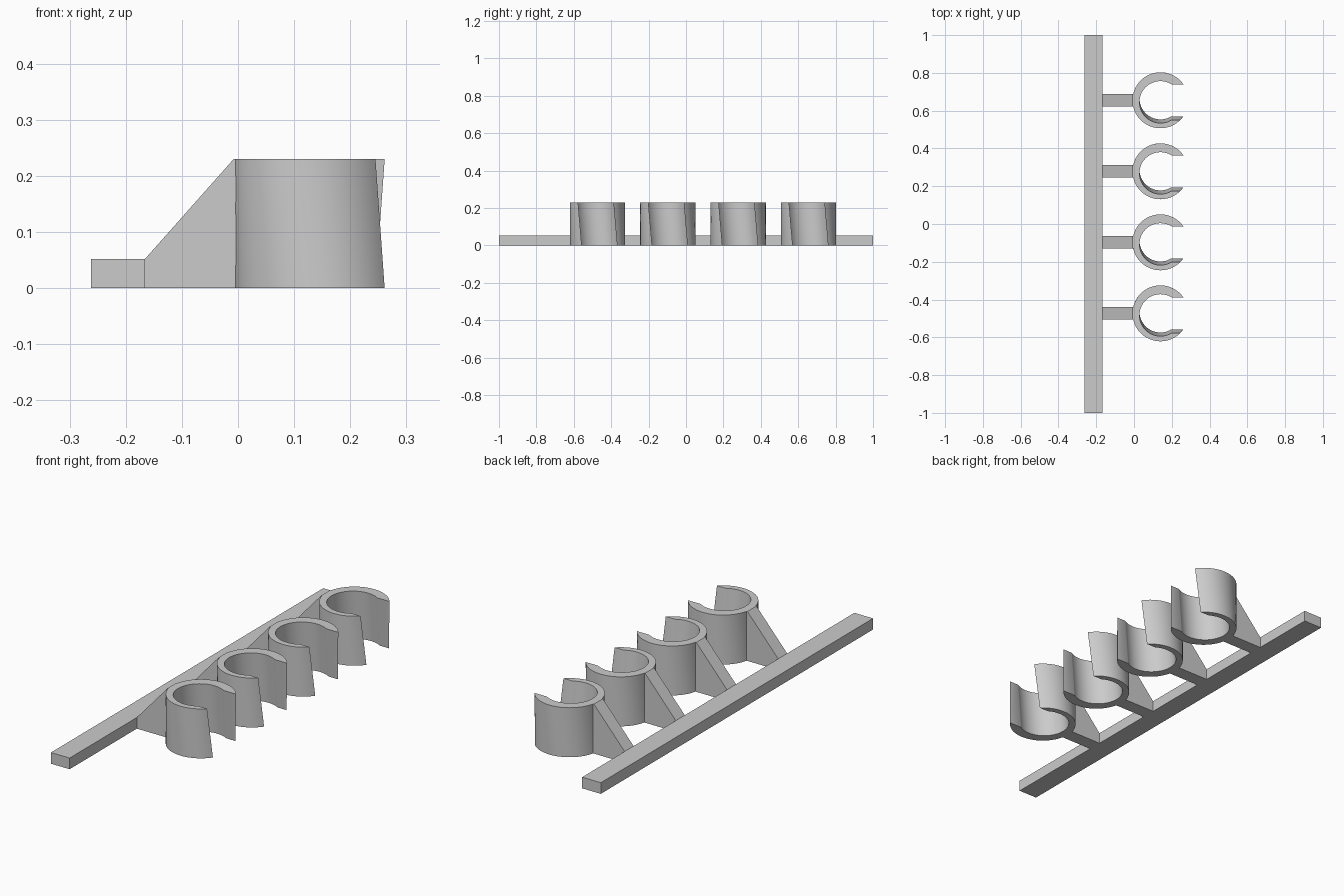
import bpy
import bmesh
from math import asin, cos, sin, pi, radians

cube = bpy.data.objects.get("Cube")
if cube:
    bpy.data.objects.remove(cube, do_unlink=True)

# Overall sizes
HEIGHT = 0.23
BAR_LEFT, BAR_RIGHT, BAR_TOP = -0.262, -0.166, 0.052
CLIP_X, OUTER, BORE, SLOT = 0.14, 0.148, 0.111, 0.0945
LEAN = 0.0098          # sideways shift of the bore and slot at each end
STEPS = 72
CLIP_YS = [-0.473 + 0.376 * i for i in range(4)]

grey = bpy.data.materials.new("plain grey")
grey.use_nodes = True
COLOUR = (0.6, 0.6, 0.6, 1)
grey.diffuse_color = COLOUR
grey.node_tree.nodes["Principled BSDF"].inputs["Base Color"].default_value = COLOUR


def finish(bm, name):
    bmesh.ops.recalc_face_normals(bm, faces=bm.faces)
    mesh = bpy.data.meshes.new(name)
    bm.to_mesh(mesh)
    bm.free()
    mesh.materials.append(grey)
    return mesh


def place(mesh, name, y):
    obj = bpy.data.objects.new(name, mesh)
    obj.location = (0, y, 0)
    bpy.context.collection.objects.link(obj)
    return obj


def prism(name, profile, width):
    """Extrude an x-z profile along y, centred on y = 0."""
    bm = bmesh.new()
    face = bm.faces.new([bm.verts.new((x, -width / 2, z)) for x, z in profile])
    side = bmesh.ops.extrude_face_region(bm, geom=[face])["geom"]
    verts = [v for v in side if isinstance(v, bmesh.types.BMVert)]
    bmesh.ops.translate(bm, verts=verts, vec=(0, width, 0))
    return finish(bm, name)


def arc(bm, radius, shift, z, start, end):
    """Row of vertices running round the closed side of the clip."""
    row = []
    for i in range(STEPS + 1):
        a = start + (end - start) * i / STEPS
        row.append(bm.verts.new((CLIP_X + radius * cos(a), shift + radius * sin(a), z)))
    return row


def clip_mesh():
    """C-shaped sleeve whose bore and slot lean sideways."""
    bm = bmesh.new()
    inner_angle = asin(SLOT / BORE)
    rows = []
    for z, shift in ((0, LEAN), (HEIGHT, -LEAN)):
        upper = asin((SLOT + shift) / OUTER)
        lower = asin((SLOT - shift) / OUTER)
        outer = arc(bm, OUTER, 0, z, upper, 2 * pi - lower)
        inner = arc(bm, BORE, shift, z, inner_angle, 2 * pi - inner_angle)
        rows.append((outer, inner))
    (out0, in0), (out1, in1) = rows
    # Outer wall, top rim, bore wall and bottom rim
    for a, b in ((out0, out1), (out1, in1), (in1, in0), (in0, out0)):
        for i in range(STEPS):
            bm.faces.new((a[i], a[i + 1], b[i + 1], b[i]))
    # Two slot lips
    for i in (0, STEPS):
        bm.faces.new((out0[i], out1[i], in1[i], in0[i]))
    return finish(bm, "clip")


# Long mounting bar
bar = prism("mounting_bar", [(BAR_LEFT, 0), (BAR_RIGHT, 0),
                             (BAR_RIGHT, BAR_TOP), (BAR_LEFT, BAR_TOP)], 2)
place(bar, "mounting_bar", 0)

# Sloping webs joining the clips to the bar
web = prism("support_web", [(BAR_RIGHT, 0), (0.008, 0), (0.008, HEIGHT),
                            (-0.008, HEIGHT), (BAR_RIGHT, BAR_TOP)], 0.066)
clip = clip_mesh()
clips = []
for n, y in enumerate(CLIP_YS, 1):
    place(web, f"support_web_{n}", y)
    clips.append(place(clip, f"clip_{n}", y))

# Smooth the round walls, keep the rims sharp
bpy.ops.object.select_all(action='DESELECT')
clips[0].select_set(True)
bpy.context.view_layer.objects.active = clips[0]
bpy.ops.object.shade_smooth_by_angle(angle=radians(30))
